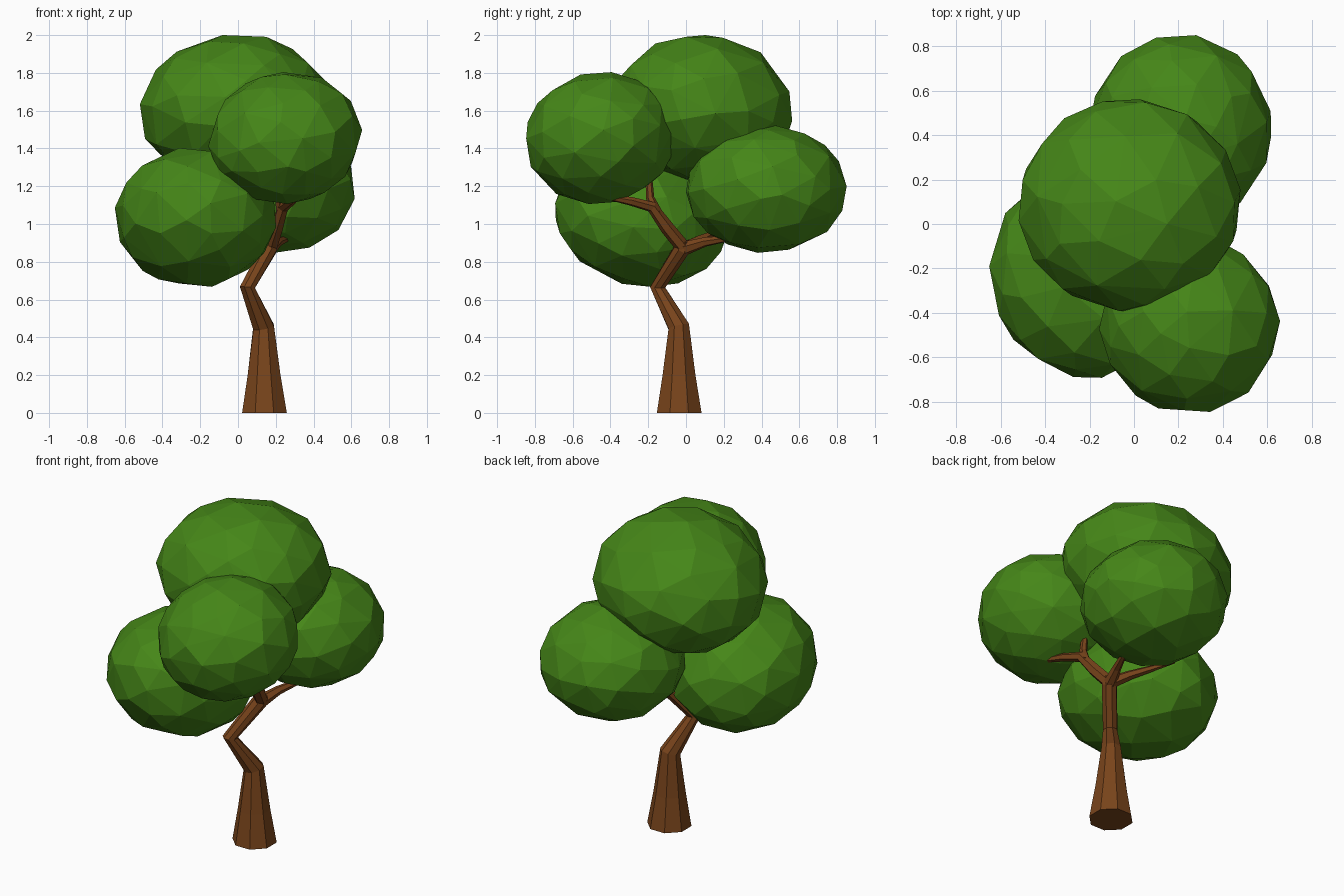
import bpy, bmesh, math
from mathutils import Vector, Euler

if "Cube" in bpy.data.objects:
    bpy.data.objects.remove(bpy.data.objects["Cube"])


def material(name, color):
    m = bpy.data.materials.new(name)
    m.diffuse_color = color
    m.use_nodes = True
    m.node_tree.nodes["Principled BSDF"].inputs["Base Color"].default_value = m.diffuse_color
    return m


bark = material("bark", (0.19, 0.058, 0.011, 1))
leaf = material("leaf", (0.06, 0.24, 0.009, 1))


def finish(bm, name, mat):
    bmesh.ops.recalc_face_normals(bm, faces=bm.faces)
    me = bpy.data.meshes.new(name)
    bm.to_mesh(me)
    bm.free()
    me.materials.append(mat)
    ob = bpy.data.objects.new(name, me)
    bpy.context.collection.objects.link(ob)
    return ob


def limb(name, path, sides, level=False):
    """Faceted tapering tube through (x, y, z, radius) points."""
    bm = bmesh.new()
    pts = [Vector(p[:3]) for p in path]
    rings = []
    for i, p in enumerate(pts):
        d = (pts[min(i + 1, len(pts) - 1)] - pts[max(i - 1, 0)]).normalized()
        if level and i == 0:
            d = Vector((0, 0, 1))
        q = Vector((0, 0, 1)).rotation_difference(d)
        ring = []
        for k in range(sides):
            a = 2 * math.pi * (k + 0.5) / sides
            r = path[i][3]
            ring.append(bm.verts.new(p + q @ Vector((r * math.cos(a), r * math.sin(a), 0))))
        rings.append(ring)
    for a, b in zip(rings, rings[1:]):
        for k in range(sides):
            n = (k + 1) % sides
            bm.faces.new((a[k], a[n], b[n], b[k]))
    bm.faces.new(rings[0][::-1])
    bm.faces.new(rings[-1])
    return finish(bm, name, bark)


def foliage(name, lo, hi, turn, slant):
    """Low-poly ball, slightly slanted (z by x, z by y, y by x), fitted to a box."""
    bm = bmesh.new()
    bmesh.ops.create_icosphere(bm, subdivisions=3, radius=1)
    rot = Euler(turn).to_matrix()
    for v in bm.verts:
        p = rot @ v.co
        v.co = (p.x, p.y + slant[2] * p.x, p.z + slant[0] * p.x + slant[1] * p.y)
    for i in range(3):
        c = (lo[i] + hi[i]) / 2
        h = (hi[i] - lo[i]) / 2
        m = max(abs(v.co[i]) for v in bm.verts)
        for v in bm.verts:
            v.co[i] = c + v.co[i] * h / m
    ob = finish(bm, name, leaf)
    dec = ob.modifiers.new("facets", 'DECIMATE')
    dec.ratio = 0.42
    return ob


# crooked trunk
limb("trunk", [(0.14, -0.036, 0, 0.128), (0.138, -0.037, 0.2, 0.094),
               (0.135, -0.038, 0.455, 0.06), (0.05, -0.15, 0.665, 0.043),
               (0.165, -0.02, 0.87, 0.045), (0.175, -0.02, 0.91, 0.036)], 8, True)

# branches
fork = (0.17, -0.01, 0.87, 0.038)
limb("back_branch", [fork, (0.21, 0.1, 0.905, 0.026), (0.29, 0.3, 0.935, 0.01)], 6)
limb("left_branch", [fork, (0.09, 0.07, 0.915, 0.027), (-0.09, 0.25, 0.99, 0.01)], 6)
limb("front_branch", [fork, (0.205, -0.1, 0.98, 0.037), (0.24, -0.18, 1.09, 0.03),
                      (0.28, -0.29, 1.12, 0.024), (0.32, -0.43, 1.145, 0.012)], 6)
limb("upper_branch", [(0.23, -0.15, 1.05, 0.03), (0.215, -0.19, 1.14, 0.022),
                      (0.19, -0.2, 1.3, 0.016)], 6)

# leaf clusters
foliage("top_foliage", (-0.52, -0.39, 1.22), (0.48, 0.56, 2.0), (0.3, 0.2, 0.5), (0.05, -0.03, 0))
foliage("front_foliage", (-0.15, -0.85, 1.11), (0.65, -0.06, 1.8), (0.8, 0.4, 0.1), (0.06, 0.04, 0))
foliage("left_foliage", (-0.65, -0.69, 0.67), (0.20, 0.22, 1.4), (0.1, 0.7, 0.9), (0.0, -0.1, -0.06))
foliage("back_foliage", (-0.2, 0.0, 0.85), (0.62, 0.85, 1.52), (0.5, 0.1, 1.3), (0, 0, 0))
